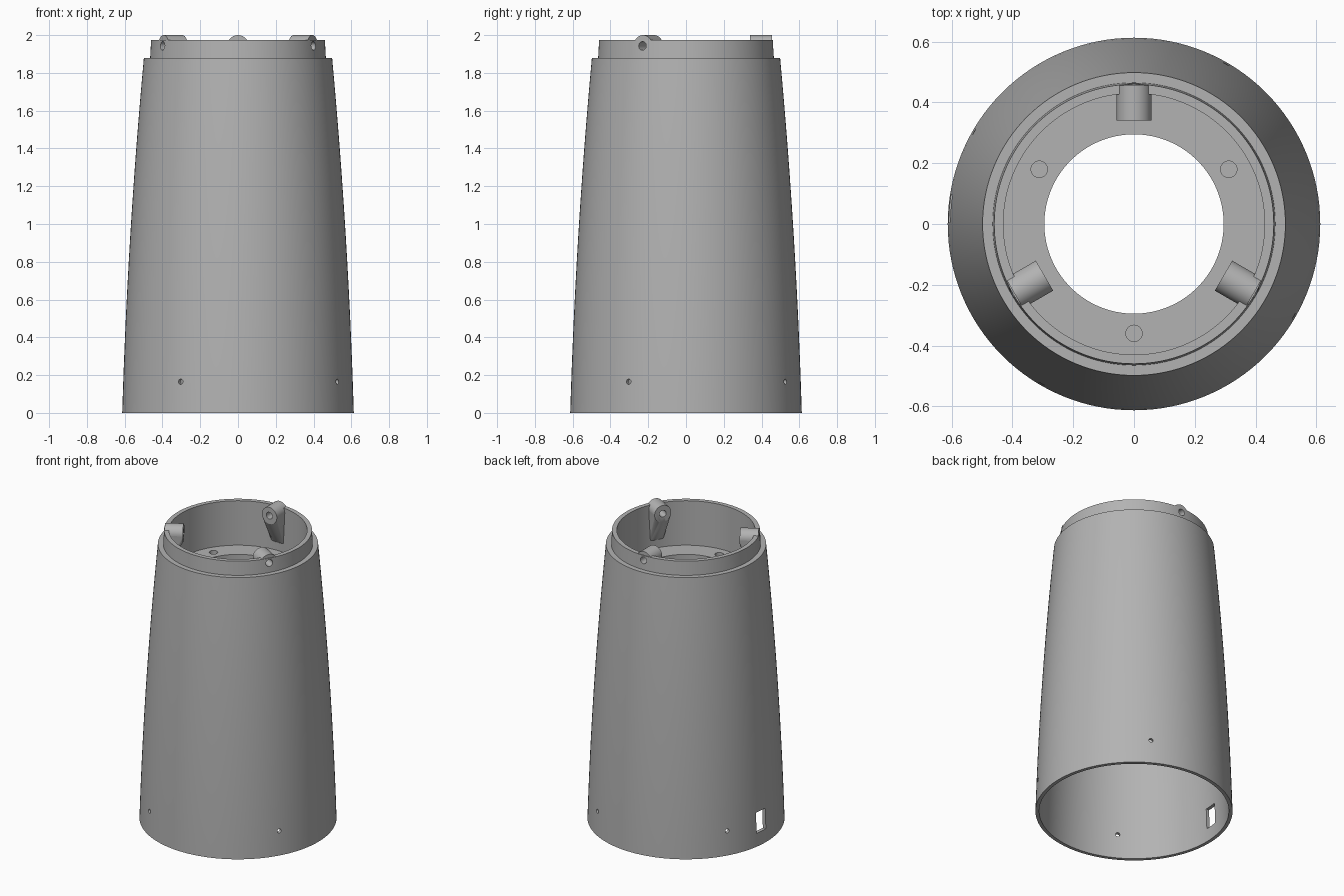
import bpy, bmesh, math
from mathutils import Matrix, Vector

cube = bpy.data.objects.get("Cube")
if cube:
    bpy.data.objects.remove(cube, do_unlink=True)

grey = bpy.data.materials.new("matte_grey")
grey.use_nodes = True
grey.diffuse_color = (0.45, 0.45, 0.45, 1)
grey.node_tree.nodes["Principled BSDF"].inputs["Base Color"].default_value = (0.45, 0.45, 0.45, 1)

SEGMENTS = 128
COLLAR_TOP, STEP_Z, SHELF_Z = 1.975, 1.88, 1.67
BORE_Z, BOSS_R = 1.943, 0.057


def make_object(name, bm):
    bmesh.ops.recalc_face_normals(bm, faces=bm.faces[:])
    mesh = bpy.data.meshes.new(name)
    bm.to_mesh(mesh)
    bm.free()
    mesh.materials.append(grey)
    obj = bpy.data.objects.new(name, mesh)
    bpy.context.collection.objects.link(obj)
    return obj


def select_only(obj):
    bpy.ops.object.select_all(action='DESELECT')
    obj.select_set(True)
    bpy.context.view_layer.objects.active = obj


def cut(obj, cutter):
    mod = obj.modifiers.new("cut", 'BOOLEAN')
    mod.operation, mod.solver, mod.object = 'DIFFERENCE', 'EXACT', cutter
    select_only(obj)
    bpy.ops.object.modifier_apply(modifier=mod.name)


def radial(angle, r, z):
    """Frame whose local z points outward at the given azimuth."""
    return (Matrix.Rotation(math.radians(angle), 4, 'Z')
            @ Matrix.Translation((r, 0, z))
            @ Matrix.Rotation(math.pi / 2, 4, 'Y'))


def add_cylinder(bm, radius, depth, matrix, sides=32):
    return bmesh.ops.create_cone(bm, cap_ends=True, segments=sides, radius1=radius,
                                 radius2=radius, depth=depth, matrix=matrix)["verts"]


def outer_radius(z):
    return 0.613 - 0.03 * z - 0.0165 * z * z


# Tapered shell with stepped collar and inner shelf, turned from one profile
steps = 16
outer = [(outer_radius(STEP_Z * i / steps), STEP_Z * i / steps) for i in range(steps + 1)]
collar = [(0.465, STEP_Z), (0.46, COLLAR_TOP), (0.43, COLLAR_TOP),
          (0.43, SHELF_Z), (0.295, SHELF_Z), (0.295, SHELF_Z - 0.06)]
inner_top = SHELF_Z - 0.06
inner = [(outer_radius(z) - 0.023, z)
         for z in (inner_top * (1 - i / steps) for i in range(steps + 1))]
profile = outer + collar + inner

bm = bmesh.new()
rings = []
for r, z in profile:
    rings.append([bm.verts.new((r * math.cos(a), r * math.sin(a), z))
                  for a in (math.tau * k / SEGMENTS for k in range(SEGMENTS))])
for ring, following in zip(rings, rings[1:] + rings[:1]):
    for k in range(SEGMENTS):
        n = (k + 1) % SEGMENTS
        bm.faces.new((ring[k], ring[n], following[n], following[k]))
shell = make_object("tapered_shell", bm)

# Cutter: four low pin holes, side window, blind shelf holes, collar bores
bm = bmesh.new()
for angle in (60, 150, 240, 330):
    add_cylinder(bm, 0.014, 0.16, radial(angle, 0.6, 0.165), 16)
bmesh.ops.create_cube(bm, size=1, matrix=Matrix.Translation((-0.6, 0.05, 0.16))
                      @ Matrix.Diagonal((0.2, 0.09, 0.14, 1)))
for angle in (30, 150, 270):
    a = math.radians(angle)
    add_cylinder(bm, 0.027, 0.08,
                 Matrix.Translation((0.36 * math.cos(a), 0.36 * math.sin(a), SHELF_Z)))
BOSS_ANGLES = (90, 210, 330)
for angle in BOSS_ANGLES:
    add_cylinder(bm, 0.023, 0.3, radial(angle, 0.42, BORE_Z))
cutter = make_object("hole_cutter", bm)
cutter.hide_render = True
cut(shell, cutter)

# Screw bosses: horizontal cylinders tapering down to the wall
parts = [shell]
for angle, side in zip(BOSS_ANGLES, ("back", "front_right", "front_left")):
    bm = bmesh.new()
    add_cylinder(bm, BOSS_R, 0.115, radial(angle, 0.3975, BORE_Z), 48)
    turn = Matrix.Rotation(math.radians(angle), 4, 'Z')
    for y in (-0.045, 0.045):
        for r, z in ((0.433, 1.72), (0.453, 1.72)):
            bm.verts.new(turn @ Vector((r, y, z)))
    hull = bmesh.ops.convex_hull(bm, input=bm.verts[:])
    spare = set(hull["geom_interior"]) | set(hull["geom_unused"])
    bmesh.ops.delete(bm, geom=[g for g in spare if isinstance(g, bmesh.types.BMVert)],
                     context='VERTS')
    bmesh.ops.dissolve_limit(bm, angle_limit=0.01, verts=bm.verts[:], edges=bm.edges[:])
    boss = make_object("screw_boss_" + side, bm)
    cut(boss, cutter)
    parts.append(boss)

bpy.data.objects.remove(cutter, do_unlink=True)
for obj in parts:
    select_only(obj)
    bpy.ops.object.shade_smooth_by_angle(angle=math.radians(30))
